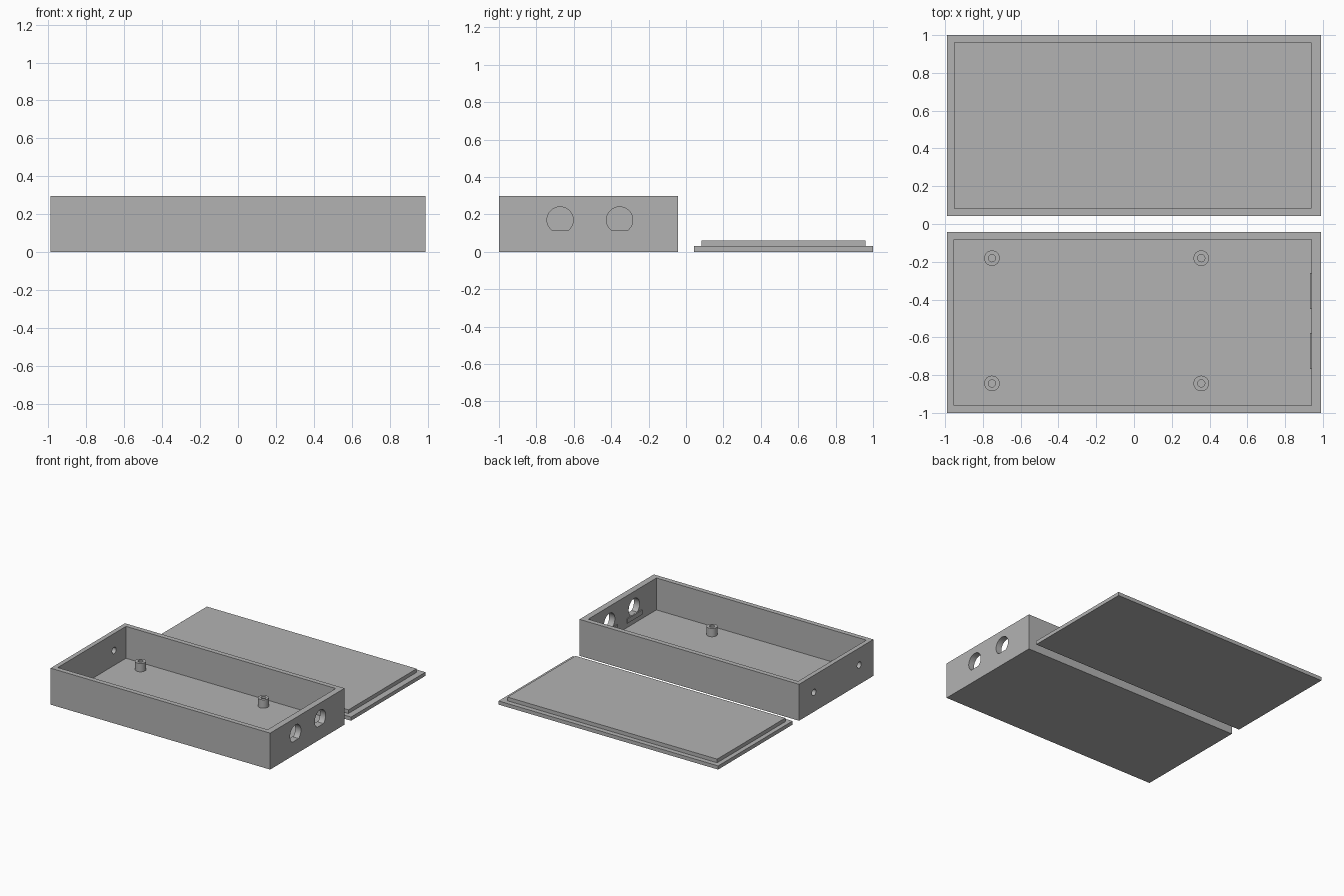
import bpy, bmesh, math
from mathutils import Vector

cube = bpy.data.objects.get("Cube")
if cube:
    bpy.data.objects.remove(cube, do_unlink=True)

grey = bpy.data.materials.new("matte grey")
grey.use_nodes = True
colour = (0.45, 0.45, 0.45, 1)
grey.diffuse_color = colour
grey.node_tree.nodes["Principled BSDF"].inputs["Base Color"].default_value = colour

# Shared dimensions
HALF_X, TALL, FLOOR = 0.99, 0.297, 0.037
IN_X0, IN_X1 = -0.953, 0.939
NEAR, FAR = 0.042, 1.0
STEP_NEAR, STEP_FAR = 0.082, 0.96


def prism(name, points, direction):
    """Extrude a flat outline into a closed solid."""
    bm = bmesh.new()
    face = bm.faces.new([bm.verts.new(p) for p in points])
    ext = bmesh.ops.extrude_face_region(bm, geom=[face])
    moved = [g for g in ext["geom"] if isinstance(g, bmesh.types.BMVert)]
    bmesh.ops.translate(bm, verts=moved, vec=direction)
    bmesh.ops.recalc_face_normals(bm, faces=bm.faces)
    mesh = bpy.data.meshes.new(name)
    bm.to_mesh(mesh)
    bm.free()
    mesh.materials.append(grey)
    obj = bpy.data.objects.new(name, mesh)
    bpy.context.collection.objects.link(obj)
    return obj


def box(name, x, y, z):
    outline = [(x[0], y[0], z[0]), (x[1], y[0], z[0]),
               (x[1], y[1], z[0]), (x[0], y[1], z[0])]
    return prism(name, outline, Vector((0, 0, z[1] - z[0])))


def wall_hole(name, x, y, z, radius, start, end, count):
    """Cutter that runs along x, with an arc for its outline."""
    angles = [start + (end - start) * i / (count - 1) for i in range(count)]
    outline = [(x, y + radius * math.cos(a), z + radius * math.sin(a)) for a in angles]
    return prism(name, outline, Vector((0.15, 0, 0)))


def activate(obj):
    bpy.ops.object.select_all(action='DESELECT')
    obj.select_set(True)
    bpy.context.view_layer.objects.active = obj


def combine(target, other, operation):
    other.hide_render = True
    activate(target)
    mod = target.modifiers.new("combine", 'BOOLEAN')
    mod.operation, mod.solver, mod.object = operation, 'EXACT', other
    bpy.ops.object.modifier_apply(modifier=mod.name)
    bpy.data.objects.remove(other, do_unlink=True)


def smooth(obj):
    activate(obj)
    bpy.ops.object.shade_smooth_by_angle(angle=math.radians(30))


# Open case
case = box("case", (-HALF_X, HALF_X), (-FAR, -NEAR), (0, TALL))
combine(case, box("cavity", (IN_X0, IN_X1), (-STEP_FAR, -STEP_NEAR), (FLOOR, 0.5)), 'DIFFERENCE')

# Flat-bottomed connector holes, each with a small ledge inside
R, HOLE_Z, FLAT_Z = 0.07, 0.17, 0.113
low = math.asin((FLAT_Z - HOLE_Z) / R)
for i, y in enumerate((-0.673, -0.355)):
    cutter = wall_hole("connector_hole", 0.9, y, HOLE_Z, R, low, math.pi - low, 40)
    combine(case, cutter, 'DIFFERENCE')
    box(f"ledge_{i + 1}", (IN_X1 - 0.008, IN_X1 + 0.01), (y - 0.095, y + 0.095), (0.075, FLAT_Z - 0.001))

# Small round holes in the opposite wall
for y in (-0.234, -0.817):
    cutter = wall_hole("cable_hole", -1.05, y, 0.158, 0.026, 0, math.tau * 23 / 24, 24)
    combine(case, cutter, 'DIFFERENCE')
smooth(case)


# Hollow standoffs on the case floor
def standoff(name, x, y, outer=0.041, inner=0.019, top=0.105):
    bm = bmesh.new()
    profile = [(inner, FLOOR - 0.005), (inner, top), (outer, top), (outer, FLOOR - 0.005)]
    verts = [bm.verts.new((r, 0, z)) for r, z in profile]
    edges = [bm.edges.new((verts[i], verts[(i + 1) % 4])) for i in range(4)]
    bmesh.ops.spin(bm, geom=verts + edges, axis=(0, 0, 1), cent=(0, 0, 0),
                   angle=math.tau, steps=32, use_merge=True)
    bmesh.ops.remove_doubles(bm, verts=bm.verts, dist=0.0001)
    bmesh.ops.recalc_face_normals(bm, faces=bm.faces)
    mesh = bpy.data.meshes.new(name)
    bm.to_mesh(mesh)
    bm.free()
    mesh.materials.append(grey)
    obj = bpy.data.objects.new(name, mesh)
    obj.location = (x, y, 0)
    bpy.context.collection.objects.link(obj)
    smooth(obj)


for x, side in ((-0.752, "right"), (0.356, "left")):
    for y, end in ((-0.844, "front"), (-0.181, "back")):
        standoff(f"standoff_{end}_{side}", x, y)

# Lid with a raised lip
lid = box("lid", (-HALF_X, HALF_X), (NEAR, FAR), (0, 0.03))
combine(lid, box("lid_lip", (IN_X0, IN_X1), (STEP_NEAR, STEP_FAR), (0.015, 0.06)), 'UNION')
